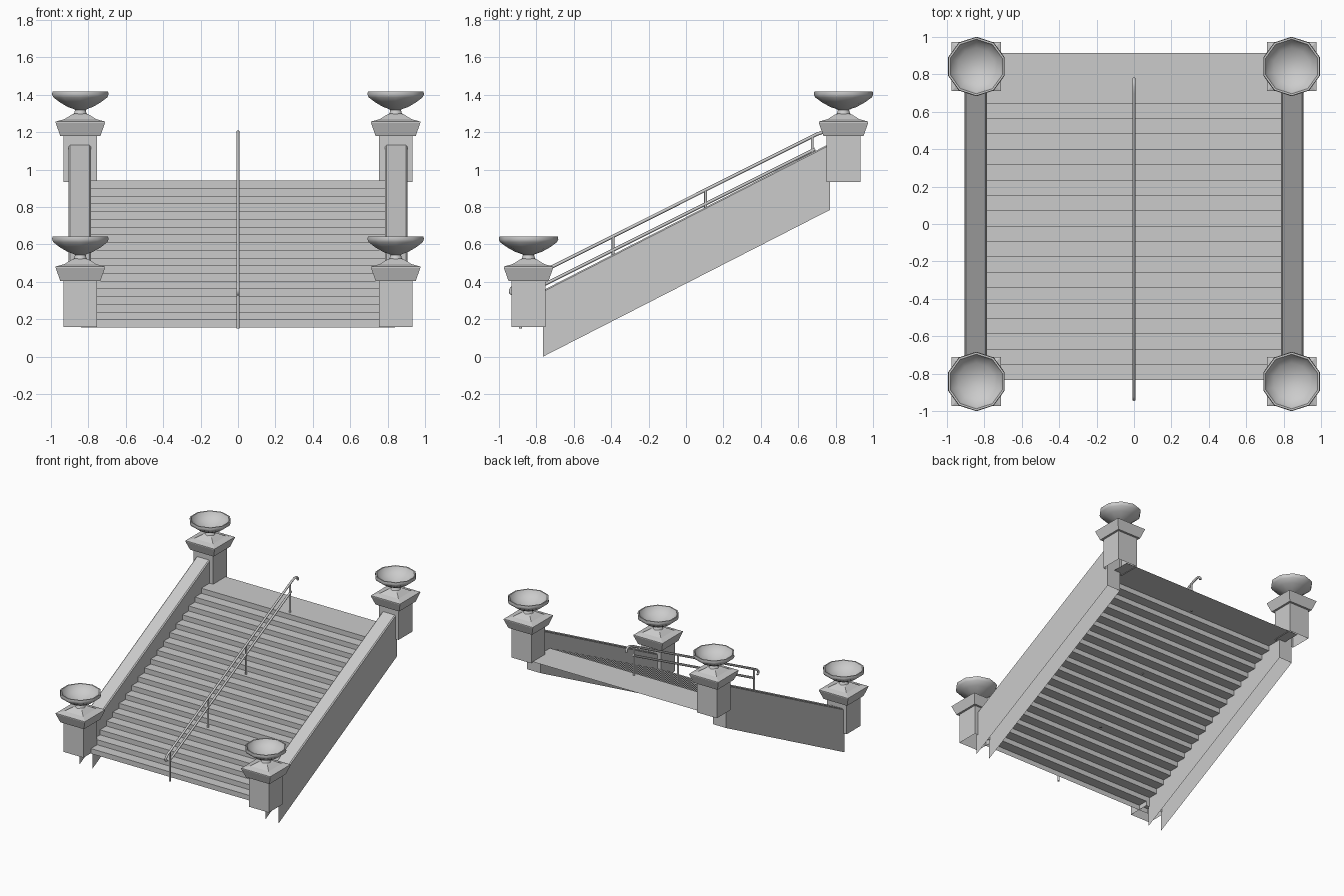
import bpy, bmesh, math

cube = bpy.data.objects.get("Cube")
if cube:
    bpy.data.objects.remove(cube, do_unlink=True)

stone = bpy.data.materials.new("grey_stone")
stone.use_nodes = True
GREY = (0.6, 0.6, 0.6, 1)
stone.diffuse_color = GREY
stone.node_tree.nodes["Principled BSDF"].inputs["Base Color"].default_value = GREY


def finish(name, bm, smooth=None):
    mesh = bpy.data.meshes.new(name)
    bm.to_mesh(mesh)
    bm.free()
    mesh.materials.append(stone)
    obj = bpy.data.objects.new(name, mesh)
    bpy.context.collection.objects.link(obj)
    if smooth:
        bpy.ops.object.select_all(action='DESELECT')
        obj.select_set(True)
        bpy.context.view_layer.objects.active = obj
        bpy.ops.object.shade_smooth_by_angle(angle=math.radians(smooth))
    return obj


def loft(bm, rings, closed=True):
    """Skin a list of point rings with quads."""
    rows = [[bm.verts.new(p) for p in ring] for ring in rings]
    n = len(rows[0])
    for a, b in zip(rows, rows[1:]):
        for i in range(n if closed else n - 1):
            j = (i + 1) % n
            bm.faces.new((a[i], a[j], b[j], b[i]))
    return rows


def turned(name, centre, profile, sides, start, smooth=None, cap=True):
    """Revolve (radius, height) pairs around a vertical axis."""
    bm = bmesh.new()
    cx, cy, cz = centre
    rings = [[(cx + r * math.cos(start + math.tau * i / sides),
               cy + r * math.sin(start + math.tau * i / sides), cz + z)
              for i in range(sides)] for r, z in profile]
    rows = loft(bm, rings)
    if cap:
        bm.faces.new(rows[-1])
    return finish(name, bm, smooth)


def square_tower(name, centre, profile):
    """Stack square sections given as (half width, height)."""
    return turned(name, centre, [(h * math.sqrt(2), z) for h, z in profile],
                  4, math.pi / 4)


def tube(name, points, radius=0.009):
    curve = bpy.data.curves.new(name, 'CURVE')
    curve.dimensions = '3D'
    curve.bevel_depth = radius
    curve.bevel_resolution = 2
    curve.use_fill_caps = True
    spline = curve.splines.new('POLY')
    spline.points.add(len(points) - 1)
    for p, (y, z) in zip(spline.points, points):
        p.co = (0, y, z, 1)
    curve.materials.append(stone)
    obj = bpy.data.objects.new(name, curve)
    bpy.context.collection.objects.link(obj)


# Stairs: one thin folded sheet ending in a landing
STEPS, FRONT, BASE, RUN, RISE = 19, -0.835, 0.157, 0.0822, 0.0413
path = []
for i in range(STEPS):
    y = FRONT + i * RUN
    path += [(y, BASE + i * RISE), (y, BASE + (i + 1) * RISE)]
path.append((0.915, path[-1][1]))
bm = bmesh.new()
loft(bm, [[(x, y, z) for y, z in path] for x in (0.84, -0.84)], closed=False)
finish("stairs", bm)

# Sloping side walls: hollow below and in front, with eased top edges
WALL_H, EASE = 0.355, 0.008
section = [(0.905, 0), (0.905, WALL_H - EASE), (0.905 - EASE, WALL_H),
           (0.785 + EASE, WALL_H), (0.785, WALL_H - EASE), (0.785, 0)]
for side, label in ((1, "left"), (-1, "right")):
    bm = bmesh.new()
    rows = loft(bm, [[(side * x, y, z + lift) for x, z in section]
                     for y, lift in ((-0.765, 0), (0.77, 0.785))], closed=False)
    bm.faces.new(rows[-1])
    bmesh.ops.recalc_face_normals(bm, faces=bm.faces)
    # Keep the normals of the open shell pointing outwards
    bm.faces.ensure_lookup_table()
    if bm.faces[0].normal.x * side < 0:
        bmesh.ops.reverse_faces(bm, faces=bm.faces)
    finish(label + "_wall", bm)

# Corner pillars, each with a flared cap and a bowl on a foot
pillar = [(0.09, 0), (0.09, 0.25)]
cap = [(0.09, 0.245), (0.107, 0.245), (0.132, 0.315), (0.132, 0.322),
       (0.085, 0.335), (0.045, 0.36), (0.03, 0.365)]
bowl = [(0.05, 0.35), (0.034, 0.368), (0.03, 0.385), (0.045, 0.392), (0.07, 0.4),
        (0.115, 0.425), (0.152, 0.452), (0.159, 0.468), (0.156, 0.483),
        (0.146, 0.483), (0.135, 0.46), (0.1, 0.432), (0.05, 0.41), (0.012, 0.405)]
for side, x_label in ((1, "left"), (-1, "right")):
    for y, z, y_label in ((-0.842, 0.16, "front"), (0.842, 0.935, "back")):
        where = (side * 0.843, y, z)
        tag = y_label + "_" + x_label
        square_tower(tag + "_pillar", where, pillar)
        square_tower(tag + "_cap", where, cap)
        turned(tag + "_bowl", where, bowl, 10, math.pi / 2, smooth=50)


# Central handrail: two sloping bars, hooked at the ends of the upper one
def rail_z(y, offset):
    return offset + 0.5 * y


UPPER, LOWER = 0.84, 0.765
tube("upper_rail", [(-0.925, 0.335), (-0.938, 0.342), (-0.938, 0.358), (-0.92, 0.378),
                    (0.7, rail_z(0.7, UPPER)), (0.735, 1.201), (0.76, 1.2),
                    (0.776, 1.186), (0.776, 1.17)])
tube("lower_rail", [(-0.885, rail_z(-0.885, LOWER)), (0.69, rail_z(0.69, LOWER))])
for n, y in enumerate((-0.885, -0.39, 0.105, 0.675)):
    step = min(STEPS, max(0, math.floor((y - FRONT) / RUN) + 1))
    tube("rail_post_%d" % (n + 1), [(y, BASE + step * RISE - 0.006),
                                    (y, rail_z(y, UPPER))], 0.008)
